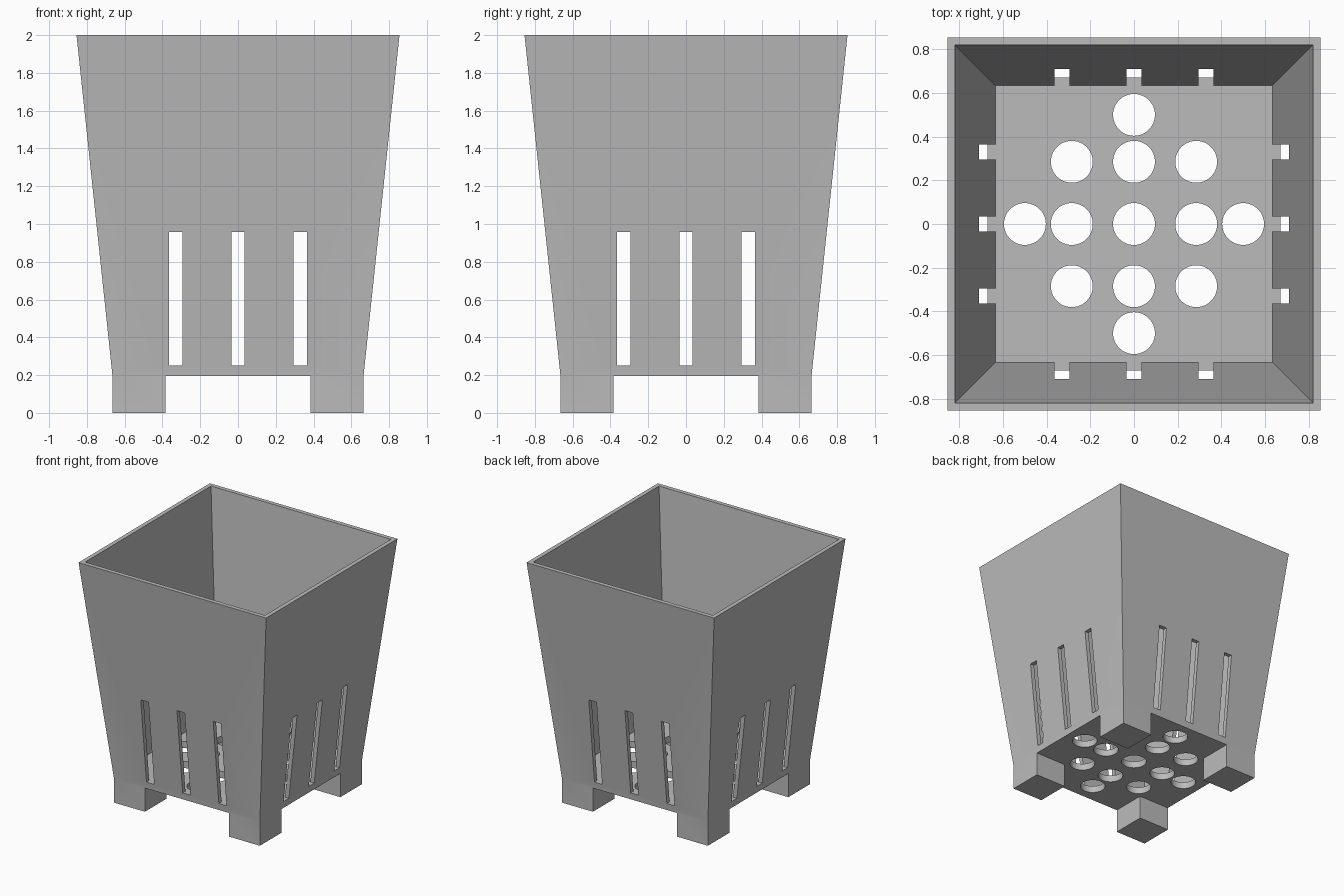
import bpy
import bmesh

cube = bpy.data.objects.get("Cube")
if cube:
    bpy.data.objects.remove(cube, do_unlink=True)

SIDE = 0.665        # half width at the feet
FLOOR = 0.25        # top of the floor
UNDER = 0.195       # underside of the floor
FOOT_INNER = 0.383

grey = bpy.data.materials.new("plain grey")
grey.use_nodes = True
color = (0.5, 0.5, 0.5, 1)
grey.diffuse_color = color
grey.node_tree.nodes["Principled BSDF"].inputs["Base Color"].default_value = color


def make_object(name, bm):
    bmesh.ops.recalc_face_normals(bm, faces=bm.faces[:])
    mesh = bpy.data.meshes.new(name)
    bm.to_mesh(mesh)
    bm.free()
    mesh.materials.append(grey)
    obj = bpy.data.objects.new(name, mesh)
    bpy.context.collection.objects.link(obj)
    return obj


def square_loft(name, profile):
    """Loft square rings given as (half width, height), capping both ends."""
    bm = bmesh.new()
    rings = [[bm.verts.new((sx * w, sy * w, z))
              for sx, sy in ((-1, -1), (1, -1), (1, 1), (-1, 1))]
             for w, z in profile]
    for a, b in zip(rings, rings[1:]):
        for i in range(4):
            j = (i + 1) % 4
            bm.faces.new((a[i], a[j], b[j], b[i]))
    bm.faces.new(rings[0])
    bm.faces.new(rings[-1])
    return make_object(name, bm)


def box(name, half_x, half_y, low, high, x=0, y=0):
    bm = bmesh.new()
    bmesh.ops.create_cube(bm, size=2)
    for v in bm.verts:
        v.co = (x + v.co.x * half_x, y + v.co.y * half_y,
                high if v.co.z > 0 else low)
    return make_object(name, bm)


def drill(name, x, y):
    bm = bmesh.new()
    bmesh.ops.create_cone(bm, cap_ends=True, segments=48,
                          radius1=0.096, radius2=0.096, depth=0.4)
    bmesh.ops.translate(bm, verts=bm.verts[:], vec=(x, y, FLOOR - 0.03))
    return make_object(name, bm)


# Tapered hollow planter with straight foot section
planter = square_loft("planter_body", [
    (SIDE, 0), (SIDE, 0.2), (0.855, 2), (0.82, 2), (0.635, FLOOR)])

cutters = []
# Crossing channels underneath leave the four corner feet
cutters.append(box("channel_x", 1, FOOT_INNER, -0.1, UNDER))
cutters.append(box("channel_y", FOOT_INNER, 1, -0.1, UNDER))

# Three tall slots through each pair of walls
for c in (-0.33, 0, 0.33):
    cutters.append(box("slot_front_back", 0.035, 1, FLOOR + 0.001, 0.957, x=c))
    cutters.append(box("slot_sides", 1, 0.035, FLOOR + 0.001, 0.957, y=c))

# Drainage holes: a grid plus one further hole on each side
grid = (-0.285, 0, 0.285)
holes = [(x, y) for x in grid for y in grid]
holes += [(0.5, 0), (-0.5, 0), (0, 0.5), (0, -0.5)]
cutters += [drill("drain_hole", x, y) for x, y in holes]

# Carve every opening, then discard its cutter
bpy.context.view_layer.objects.active = planter
for cutter in cutters:
    cutter.hide_render = True
    mod = planter.modifiers.new("cut", 'BOOLEAN')
    mod.operation = 'DIFFERENCE'
    mod.solver = 'EXACT'
    mod.object = cutter
    bpy.ops.object.modifier_apply(modifier=mod.name)
    bpy.data.objects.remove(cutter, do_unlink=True)

# Smooth hole walls, crisp edges elsewhere
bpy.ops.object.select_all(action='DESELECT')
planter.select_set(True)
bpy.ops.object.shade_smooth_by_angle(angle=0.1745)
for poly in planter.data.polygons:
    poly.material_index = 0
